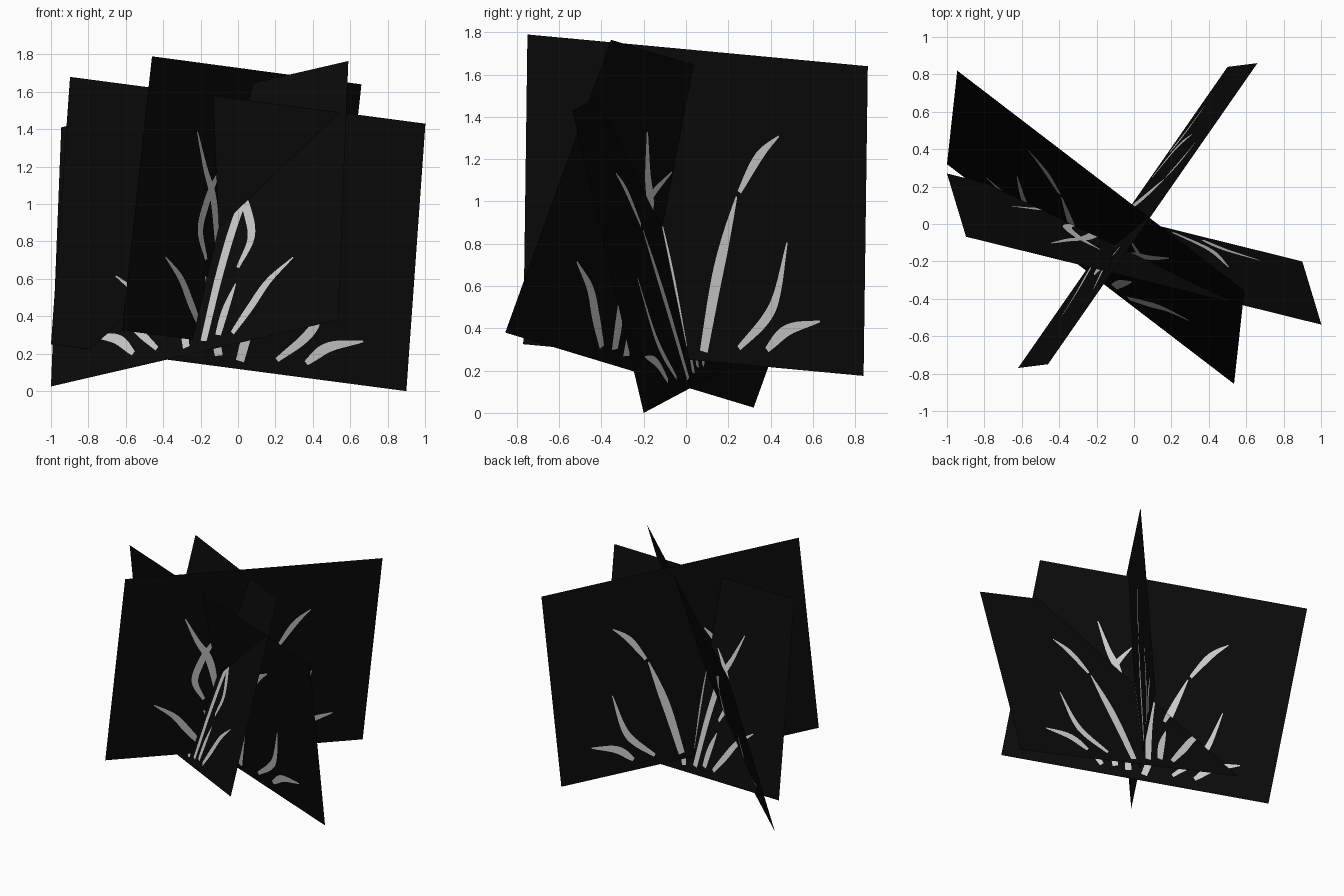
import bpy, bmesh, math
from mathutils import Vector
from mathutils.geometry import delaunay_2d_cdt

if "Cube" in bpy.data.objects:
    bpy.data.objects.remove(bpy.data.objects["Cube"])


def material(name, v):
    m = bpy.data.materials.new(name)
    m.diffuse_color = (v, v, v, 1)
    m.use_nodes = True
    m.node_tree.nodes["Principled BSDF"].inputs["Base Color"].default_value = m.diffuse_color
    return m


MATS = [material("black card", 0.003), material("pale grey leaf", 0.62)]
W, H = 1.97, 1.475          # real size of one card

# leaf centre lines in card fractions (across, up), full width, base width factor
LEAVES = [
    ([(.53, .03), (.562, .25), (.59, .40), (.62, .54)], .060, .75),         # tall lower
    ([(.628, .555), (.67, .65), (.70, .70), (.742, .748)], .046, .5),       # tall tip
    ([(.633, .052), (.708, .15), (.742, .235), (.77, .407)], .050, .5),     # curved right
    ([(.715, .055), (.775, .125), (.87, .163)], .055, .5),                  # low right
    ([(.370, .045), (.31, .13), (.25, .215), (.167, .285)], .050, .6),      # left
    ([(.47, .04), (.42, .30), (.365, .51), (.31, .62), (.253, .75)], .055, .8),  # tall left
    ([(.42, .05), (.398, .14), (.365, .235)], .050, .8),                    # short centre
    ([(.36, .295), (.317, .40), (.335, .51), (.36, .58), (.395, .65)], .055, .4),  # bent
]


def smooth_path(pts, n=6):
    """Catmull-Rom through the points."""
    p = [Vector(q) for q in pts]
    p = [2 * p[0] - p[1]] + p + [2 * p[-1] - p[-2]]
    out = []
    for i in range(1, len(p) - 2):
        a, b, c, d = p[i - 1:i + 3]
        for k in range(n):
            t = k / n
            out.append(.5 * (2 * b + (c - a) * t + (2 * a - 5 * b + 4 * c - d) * t * t
                             + (3 * b - a - 3 * c + d) * t ** 3))
    return out + [p[-2]]


def leaf_outline(pts, width, base):
    path = smooth_path([(u * W, v * H) for u, v in pts])
    n = len(path) - 1
    left, right = [], []
    for i, p in enumerate(path):
        t = i / n
        d = (path[min(i + 1, n)] - path[max(i - 1, 0)]).normalized()
        if t < .4:
            f = base + (1 - base) * math.sin(t / .4 * math.pi / 2)
        else:
            f = .15 + .85 * math.cos((t - .4) / .6 * math.pi / 2)
        off = Vector((-d.y, d.x)) * width * f / 2
        left.append(p + off)
        right.append(p - off)
    return right + left[::-1]       # counter-clockwise


# flat card cut along the leaf outlines
verts = [Vector(c) for c in ((0, 0), (W, 0), (W, H), (0, H))]
faces = [[0, 1, 2, 3]]
for leaf in LEAVES:
    ring = leaf_outline(*leaf)
    faces.append(list(range(len(verts), len(verts) + len(ring))))
    verts += ring
cv, _, cf, _, _, origin = delaunay_2d_cdt(verts, [], faces, 0, 1e-5)


def card(name, bl, br, tl, flip=False):
    """Place the leaf card by three of its corners."""
    bl, br, tl = Vector(bl), Vector(br), Vector(tl)
    bm = bmesh.new()
    vs = []
    for p in cv:
        u = 1 - p.x / W if flip else p.x / W
        vs.append(bm.verts.new(bl + (br - bl) * u + (tl - bl) * (p.y / H)))
    for f, o in zip(cf, origin):
        face = bm.faces.new([vs[i] for i in (reversed(f) if flip else f)])
        face.material_index = 1 if any(k > 0 for k in o) else 0
    me = bpy.data.meshes.new(name)
    bm.to_mesh(me)
    bm.free()
    for m in MATS:
        me.materials.append(m)
    ob = bpy.data.objects.new(name, me)
    bpy.context.collection.objects.link(ob)


# three crossing cards
card("grass_card_side", (-.62, -.77, .325), (.50, .84, .175), (-.46, -.75, 1.79))
card("grass_card_diagonal", (-1, .32, .025), (.535, -.855, .38), (-.945, .82, 1.41), True)
card("grass_card_front", (-1, .27, .25), (.90, -.20, 0), (-.898, -.068, 1.68))
